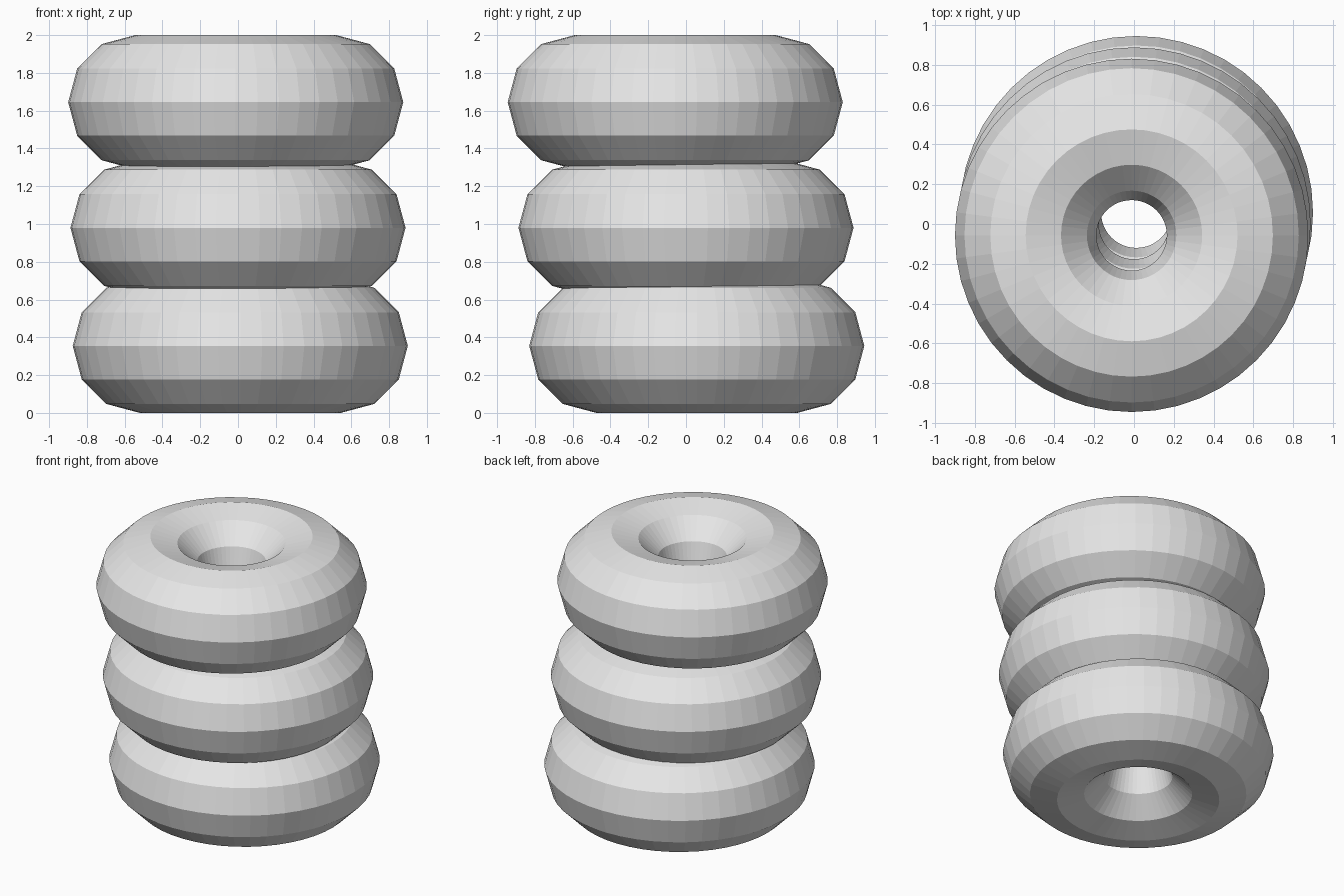
import bpy

cube = bpy.data.objects.get("Cube")
if cube:
    bpy.data.objects.remove(cube, do_unlink=True)

# Plain grey material
grey = bpy.data.materials.new("light_grey")
grey.use_nodes = True
color = (0.8, 0.8, 0.8, 1.0)
grey.diffuse_color = color
grey.node_tree.nodes["Principled BSDF"].inputs["Base Color"].default_value = color

RING_RADIUS = 0.532
TUBE_RADIUS = 0.355


def add_ring(name, location):
    """One faceted ring with a twelve-sided tube."""
    bpy.ops.mesh.primitive_torus_add(
        major_segments=48, minor_segments=12,
        major_radius=RING_RADIUS, minor_radius=TUBE_RADIUS,
        location=location)
    ring = bpy.context.object
    ring.name = name
    ring.data.materials.append(grey)
    bpy.ops.object.shade_flat()
    return ring


# Slightly leaning stack of three rings
add_ring("bottom_ring", (0.012, 0.057, 0.355))
add_ring("middle_ring", (0.0, 0.0, 0.98))
add_ring("top_ring", (-0.012, -0.057, 1.645))
